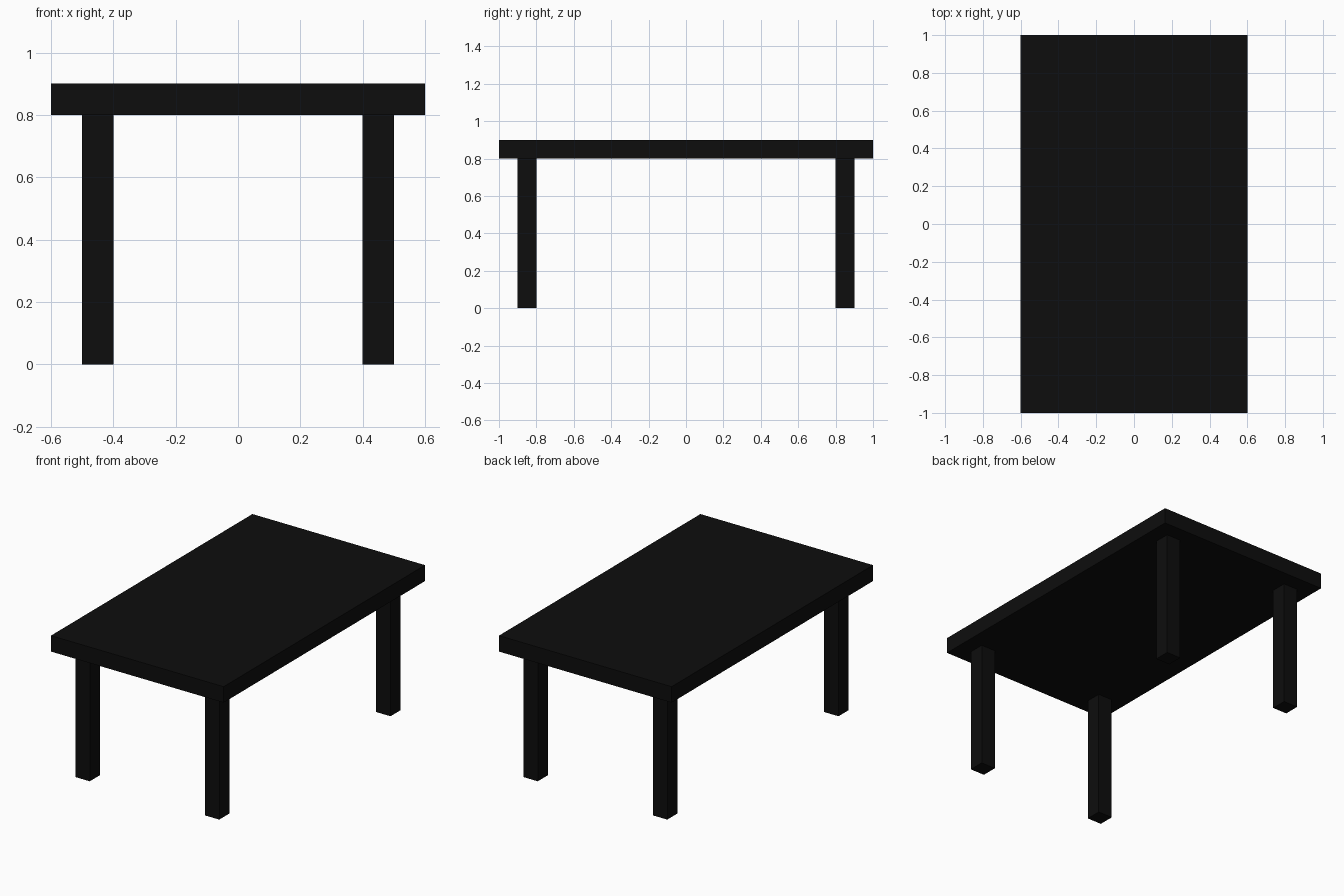
import bpy
import bmesh
from mathutils import Matrix, Vector

cube = bpy.data.objects.get("Cube")
if cube:
    bpy.data.objects.remove(cube, do_unlink=True)

# Single near-black finish
BLACK = (0.004, 0.004, 0.004, 1.0)
black = bpy.data.materials.new("matte_black")
black.use_nodes = True
black.diffuse_color = BLACK
shader = next(n for n in black.node_tree.nodes if n.type == "BSDF_PRINCIPLED")
shader.inputs["Base Color"].default_value = BLACK


def box(name, size, centre):
    """Add a flat-sided box of the given size, with its origin at its centre."""
    bm = bmesh.new()
    bmesh.ops.create_cube(bm, size=1, matrix=Matrix.Diagonal((*size, 1)))
    mesh = bpy.data.meshes.new(name)
    bm.to_mesh(mesh)
    bm.free()
    mesh.materials.append(black)
    obj = bpy.data.objects.new(name, mesh)
    obj.location = Vector(centre)
    bpy.context.collection.objects.link(obj)
    return obj


LENGTH, WIDTH, HEIGHT = 2.0, 1.2, 0.9
THICK = 0.1       # tabletop thickness and leg width
INSET = 0.1       # gap from tabletop edge to leg
LEG = HEIGHT - THICK

# Tabletop
box("tabletop", (WIDTH, LENGTH, THICK), (0, 0, HEIGHT - THICK / 2))

# Four square legs, set in from the corners
leg_x = WIDTH / 2 - INSET - THICK / 2
leg_y = LENGTH / 2 - INSET - THICK / 2
for end, sy in (("front", -1), ("back", 1)):
    for side, sx in (("left", 1), ("right", -1)):
        box(f"{end}_{side}_leg", (THICK, THICK, LEG), (sx * leg_x, sy * leg_y, LEG / 2))
